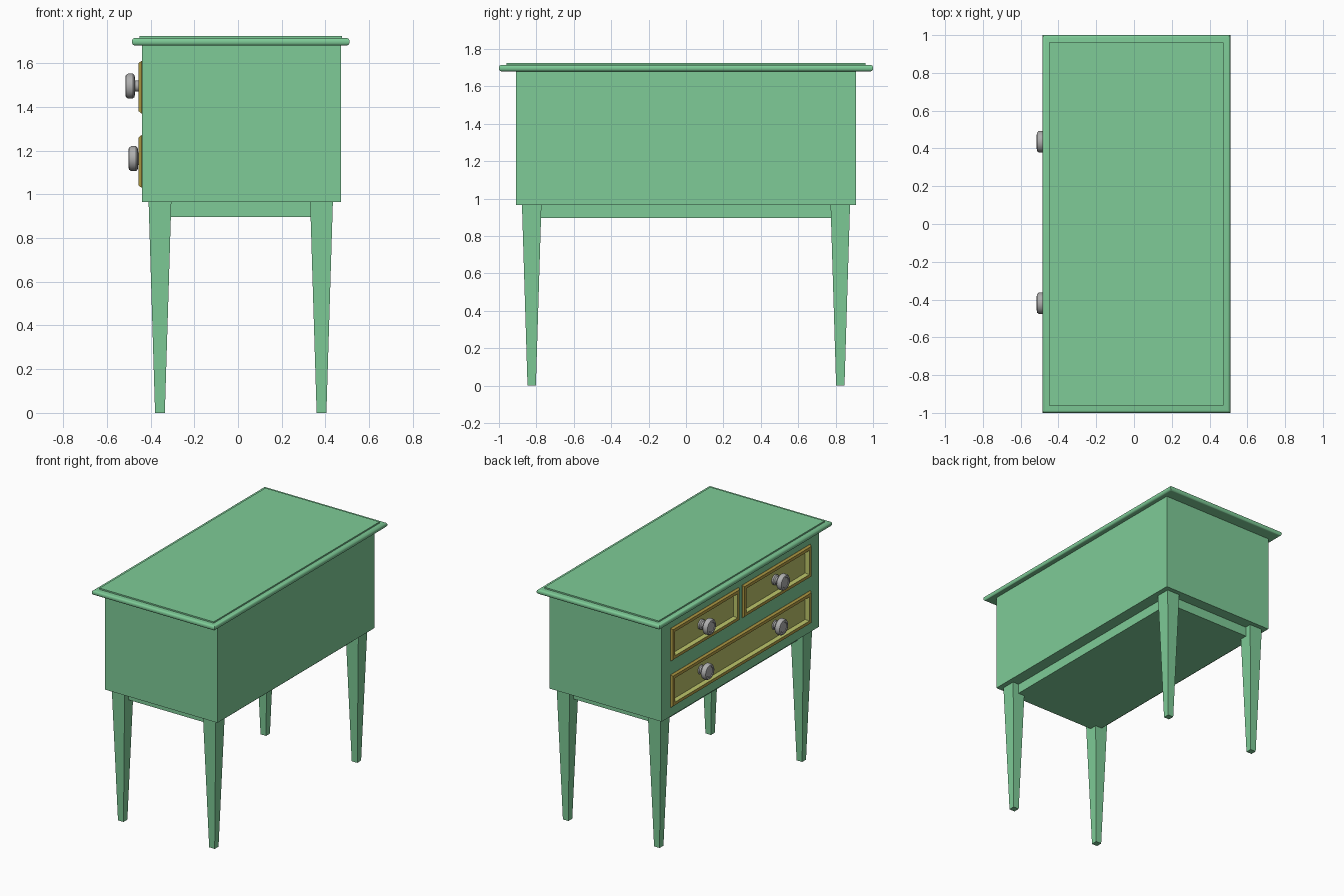
import bpy, bmesh, math
from mathutils import Vector, Matrix

cube = bpy.data.objects.get("Cube")
if cube:
    bpy.data.objects.remove(cube, do_unlink=True)


def material(name, colour):
    m = bpy.data.materials.new(name)
    m.use_nodes = True
    m.diffuse_color = (*colour, 1)
    bsdf = next(n for n in m.node_tree.nodes if n.type == 'BSDF_PRINCIPLED')
    bsdf.inputs["Base Color"].default_value = (*colour, 1)
    return m


GREEN = material("mint green paint", (0.21, 0.60, 0.31))
YELLOW = material("pale yellow paint", (0.49, 0.54, 0.14))
OCHRE = material("ochre trim", (0.45, 0.34, 0.06))
METAL = material("grey metal", (0.42, 0.42, 0.42))


def finish(name, bm, *mats):
    bmesh.ops.recalc_face_normals(bm, faces=bm.faces)
    mesh = bpy.data.meshes.new(name)
    bm.to_mesh(mesh)
    bm.free()
    ob = bpy.data.objects.new(name, mesh)
    bpy.context.collection.objects.link(ob)
    for m in mats:
        mesh.materials.append(m)
    return ob


def box_mesh(lo, hi):
    lo, hi = Vector(lo), Vector(hi)
    bm = bmesh.new()
    bmesh.ops.create_cube(bm, size=1)
    for v in bm.verts:
        v.co = (lo + hi) / 2 + Vector(a * b for a, b in zip(v.co, hi - lo))
    return bm


def smooth(ob):
    bpy.ops.object.select_all(action='DESELECT')
    ob.select_set(True)
    bpy.context.view_layer.objects.active = ob
    bpy.ops.object.shade_smooth_by_angle(angle=math.radians(40))


# Case and the apron below it
body = finish("case", box_mesh((-0.44, -0.91, 0.965), (0.47, 0.91, 1.69)), GREEN)
finish("apron", box_mesh((-0.36, -0.83, 0.895), (0.385, 0.83, 0.966)), GREEN)

# Table top with a rounded rim and mitred corners, and a thin raised panel
bm = box_mesh((-0.485, -1, 1.68), (0.51, 1, 1.715))
rim = [e for e in bm.edges if abs(e.verts[0].co.z - e.verts[1].co.z) < 0.001]
bmesh.ops.bevel(bm, geom=rim, offset=0.015, segments=4, profile=0.5, affect='EDGES')
smooth(finish("table_top", bm, GREEN))
finish("top_panel", box_mesh((-0.45, -0.96, 1.71), (0.475, 0.96, 1.725)), GREEN)

# Tapered square legs
for end, x in (("front", -0.357), ("back", 0.382)):
    for side, y in (("left", 0.825), ("right", -0.825)):
        bm = box_mesh((x - 0.052, y - 0.052, 0), (x + 0.052, y + 0.052, 0.966))
        for v in bm.verts:
            if v.co.z < 0.1:
                v.co.x = x + (v.co.x - x) * 0.43
                v.co.y = y + (v.co.y - y) * 0.43
        finish(f"{end}_{side}_leg", bm, GREEN)


# Drawer fronts set into pockets in the case
def drawer(name, y0, y1, z0, z1):
    cutter = finish(name + "_cutter", box_mesh((-0.6, y0, z0), (-0.39, y1, z1)))
    cutter.hide_render = True
    cutter.hide_viewport = True
    cut = body.modifiers.new(name + "_pocket", 'BOOLEAN')
    cut.object = cutter
    cut.solver = 'EXACT'

    bm = box_mesh((-0.442, y0, z0), (-0.39, y1, z1))
    bm.normal_update()
    front = min(bm.faces, key=lambda f: f.calc_center_median().x)

    def step(width, x, index):
        ring = bmesh.ops.inset_region(bm, faces=[front], thickness=width,
                                      use_even_offset=True)["faces"]
        for f in ring:
            f.material_index = index
        for v in front.verts:
            v.co.x = x
        bm.normal_update()

    step(0.01, -0.455, 0)    # rounded outer lip
    step(0.022, -0.455, 0)   # flat frame
    step(0.006, -0.425, 1)   # recess walls
    front.material_index = 1
    finish(name, bm, OCHRE, YELLOW)


drawer("upper_left_drawer", 0.02, 0.81, 1.37, 1.61)
drawer("upper_right_drawer", -0.81, -0.02, 1.37, 1.61)
drawer("lower_drawer", -0.81, 0.81, 1.03, 1.27)

# Turned knobs: radius and distance out from the base
PROFILE = [(0.036, 0), (0.036, 0.012), (0.026, 0.02), (0.026, 0.045),
           (0.05, 0.048), (0.057, 0.056), (0.057, 0.078), (0.05, 0.088),
           (0.038, 0.09), (0.034, 0.086), (0, 0.086)]


def knob(name, x, y, z):
    bm = bmesh.new()
    verts = [bm.verts.new((-d, r, 0)) for r, d in PROFILE]
    edges = [bm.edges.new(pair) for pair in zip(verts, verts[1:])]
    bmesh.ops.spin(bm, geom=verts + edges, cent=(0, 0, 0), axis=(1, 0, 0),
                   angle=math.tau, steps=28)
    bmesh.ops.remove_doubles(bm, verts=bm.verts, dist=0.0001)
    bm.transform(Matrix.Translation((x, y, z)))
    smooth(finish(name, bm, METAL))


for row, x, z in (("upper", -0.425, 1.495), ("lower", -0.411, 1.163)):
    for side, y in (("left", 0.435), ("right", -0.42)):
        knob(f"{row}_{side}_knob", x, y, z)
